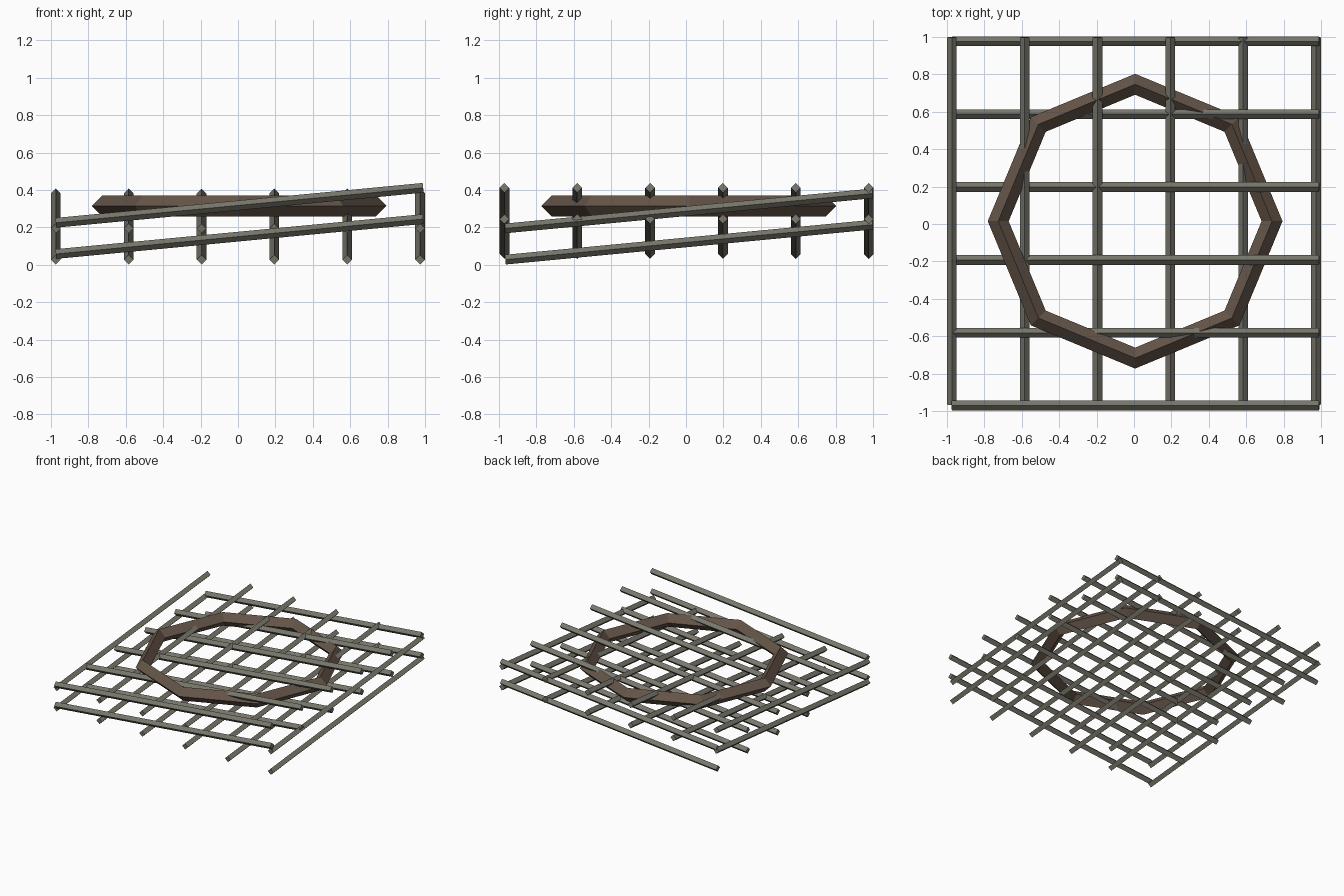
import bpy, math
from mathutils import Vector

if "Cube" in bpy.data.objects:
    bpy.data.objects.remove(bpy.data.objects["Cube"])


def material(name, rgb):
    m = bpy.data.materials.new(name)
    m.diffuse_color = (*rgb, 1)
    m.use_nodes = True
    m.node_tree.nodes["Principled BSDF"].inputs["Base Color"].default_value = m.diffuse_color
    return m


bar_mat = material("weathered_grey", (0.19, 0.185, 0.15))
ring_mat = material("brown_wood", (0.13, 0.09, 0.065))


def add_object(name, verts, faces, mat):
    mesh = bpy.data.meshes.new(name)
    mesh.from_pydata(verts, [], faces)
    mesh.materials.append(mat)
    mesh.update()
    obj = bpy.data.objects.new(name, mesh)
    bpy.context.collection.objects.link(obj)
    return obj


def diamond_bar(name, start, end, r=0.026):
    """Four-sided bar with a ridge on top and square-cut ends."""
    a, b = Vector(start), Vector(end)
    axis = (b - a).normalized()
    side = axis.cross(Vector((0, 0, 1))).normalized()
    up = side.cross(axis)
    ring = [side * r, up * r, -side * r, -up * r]
    verts = [a + o for o in ring] + [b + o for o in ring]
    faces = [(i, i + 4, (i + 1) % 4 + 4, (i + 1) % 4) for i in range(4)]
    faces += [(0, 1, 2, 3), (7, 6, 5, 4)]
    add_object(name, verts, faces, bar_mat)


# Two sloping lattice layers, six bars each way
RISE = 0.187
for layer, lift in (("lower", 0.0), ("upper", 0.167)):
    for i in range(6):
        p = -0.974 + 0.3895 * i
        y = p + 0.003
        zx, zy = 0.058 + lift, 0.028 + lift
        diamond_bar(f"{layer}_cross_bar_{i + 1}", (-0.974, y, zx), (0.99, y, zx + RISE))
        diamond_bar(f"{layer}_long_bar_{i + 1}", (p, -0.966, zy), (p, 0.998, zy + RISE))

# Eight-sided ring with a diamond section
bpy.ops.mesh.primitive_torus_add(
    major_segments=8, minor_segments=4, major_radius=0.732, minor_radius=0.056,
    location=(0.006, 0.015, 0.315))
hoop = bpy.context.object
hoop.name = "octagonal_ring"
hoop.data.materials.append(ring_mat)
bpy.ops.object.shade_flat()
